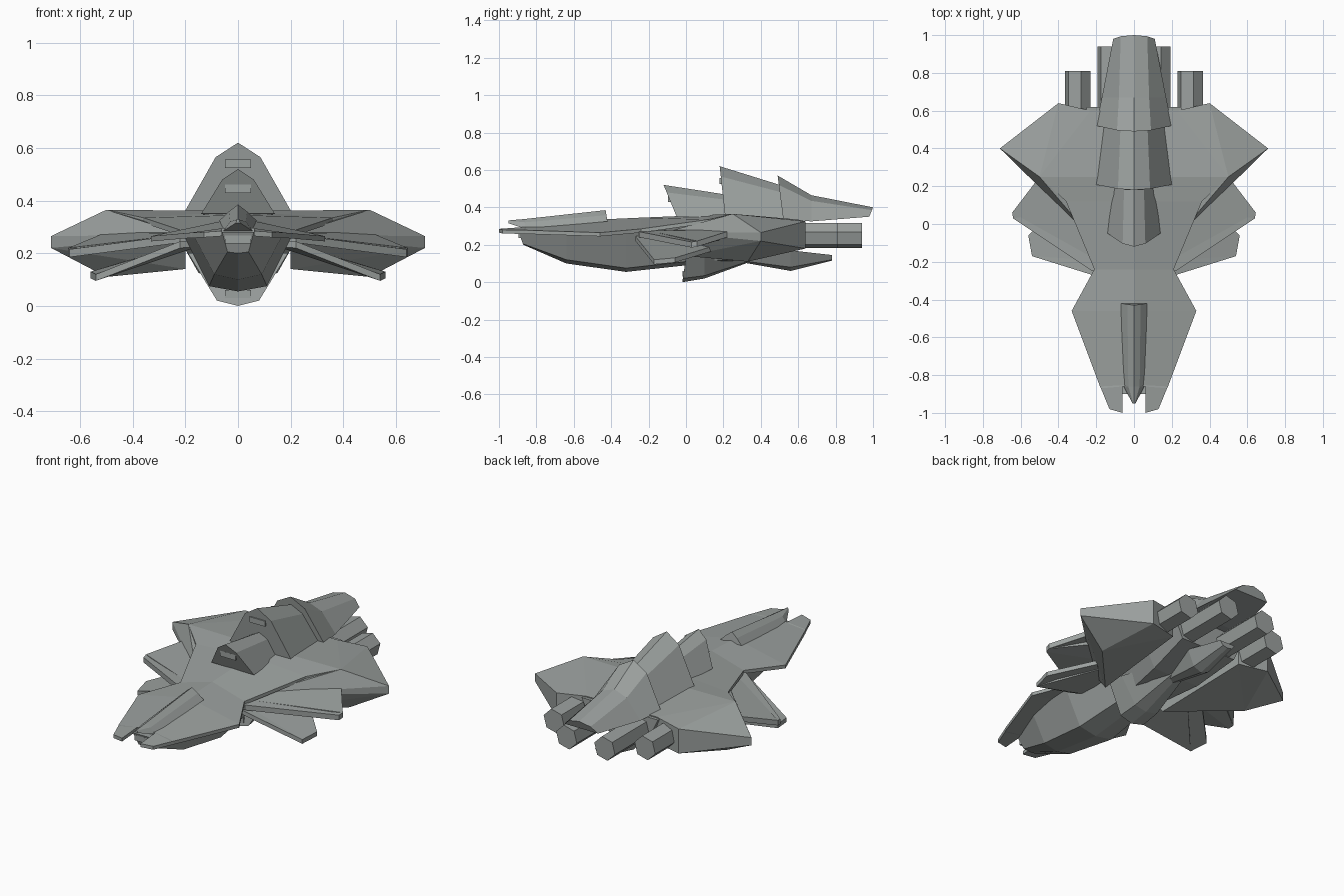
import bpy
import bmesh
from math import radians

default_cube = bpy.data.objects.get("Cube")
if default_cube:
    bpy.data.objects.remove(default_cube, do_unlink=True)

# One grey hull colour
grey = bpy.data.materials.new("hull_grey")
grey.use_nodes = True
colour = (0.33, 0.355, 0.345, 1)
grey.diffuse_color = colour
grey.node_tree.nodes["Principled BSDF"].inputs["Base Color"].default_value = colour


def finish(name, bm, mirrored=False):
    """Turn a bmesh into a named, flat shaded object."""
    bmesh.ops.recalc_face_normals(bm, faces=bm.faces)
    mesh = bpy.data.meshes.new(name)
    bm.to_mesh(mesh)
    bm.free()
    mesh.materials.append(grey)
    obj = bpy.data.objects.new(name, mesh)
    bpy.context.collection.objects.link(obj)
    if mirrored:
        modifier = obj.modifiers.new("both_sides", 'MIRROR')
        modifier.use_clip = False
        modifier.use_mirror_merge = False
    return obj


def shell(name, sections):
    """Loft five-sided arches along y.
    Section: y, base lean, ridge z, shoulder x, shoulder z, base x, base z."""
    bm = bmesh.new()
    rings = []
    for y, lean, ridge, shoulder, shoulder_z, base, base_z in sections:
        slope = lean * (shoulder_z - ridge) / (base_z - ridge)
        ring = [(-base, y + lean, base_z), (-shoulder, y + slope, shoulder_z),
                (0, y, ridge),
                (shoulder, y + slope, shoulder_z), (base, y + lean, base_z)]
        rings.append([bm.verts.new(point) for point in ring])
    count = len(rings[0])
    for front, back in zip(rings, rings[1:]):
        for i in range(count):
            j = (i + 1) % count
            bm.faces.new((front[i], front[j], back[j], back[i]))
    bm.faces.new(rings[0])
    bm.faces.new(rings[-1])
    return finish(name, bm)


def plate(name, inner, outer, thickness):
    """Strip of faces between two edges, thickened downward, on both sides."""
    bm = bmesh.new()
    layers = []
    for drop in (0, thickness):
        layers.append([[bm.verts.new((x, y, z - drop)) for x, y, z in edge]
                       for edge in (inner, outer)])
    for a, b in layers:
        for i in range(len(a) - 1):
            bm.faces.new((a[i], b[i], b[i + 1], a[i + 1]))
    loops = [a + b[::-1] for a, b in layers]
    count = len(loops[0])
    for i in range(count):
        j = (i + 1) % count
        bm.faces.new((loops[0][i], loops[0][j], loops[1][j], loops[1][i]))
    return finish(name, bm, True)


def solid(name, points):
    """Faceted convex block on both sides."""
    bm = bmesh.new()
    for point in points:
        bm.verts.new(point)
    result = bmesh.ops.convex_hull(bm, input=bm.verts)
    unused = [v for v in result["geom_interior"] if isinstance(v, bmesh.types.BMVert)]
    bmesh.ops.delete(bm, geom=unused, context='VERTS')
    return finish(name, bm, True)


# Upper deck with a notched nose and a pinched waist
plate("upper_deck",
      [(.06, -1, .285), (.06, -.86, .295), (0, -.85, .3), (0, -.46, .335),
       (0, -.24, .345), (0, .12, .36), (0, .25, .36), (0, .6, .335)],
      [(.13, -.98, .28), (.175, -.87, .278), (.18, -.86, .278), (.33, -.46, .265),
       (.21, -.24, .285), (.36, .12, .335), (.5, .25, .365), (.23, .6, .335)],
      0.02)

# Thick rear wings
solid("rear_wing",
      [(.23, .6, .335), (.4, .64, .325), (.71, .4, .265), (.5, .25, .365),
       (.2, -.1, .27), (.23, .6, .18), (.4, .64, .18), (.71, .4, .22),
       (.5, .33, .11), (.2, 0, .14)])

# Thin blades fanned out below the deck
plate("upper_blade",
      [(.18, -.24, .275), (.2, .1, .28), (.3, .3, .29)],
      [(.22, -.25, .27), (.64, .03, .215), (.645, .06, .22)], 0.03)
plate("upper_blade_back",
      [(.18, -.2, .275), (.3, .3, .29)],
      [(.645, .06, .22), (.5, .25, .28)], 0.03)
plate("lower_blade",
      [(.15, -.24, .25), (.2, .2, .24)],
      [(.22, -.27, .245), (.54, -.17, .12)], 0.025)
plate("lower_blade_back",
      [(.15, -.2, .25), (.2, .3, .24)],
      [(.54, -.17, .12), (.56, -.06, .13)], 0.025)

# Belly hull, widest ahead of the waist
shell("belly_hull", [
    (-.87, -.03, .2, .04, .205, .06, .28),
    (-.64, 0, .1, .09, .12, .17, .27),
    (-.32, 0, .055, .11, .075, .21, .275),
    (0, 0, .09, .09, .11, .17, .3),
    (.35, 0, .12, .15, .125, .26, .32),
    (.62, 0, .18, .18, .18, .25, .33)])

# Raised spine on the nose
shell("nose_spine", [
    (-.95, 0, .33, .004, .328, .008, .315),
    (-.86, 0, .338, .03, .32, .055, .285),
    (-.43, .01, .385, .035, .358, .07, .325)])

# Three overlapping hoods along the back
shell("front_hood", [
    (-.12, .07, .52, .06, .48, .14, .35),
    (.3, 0, .455, .05, .43, .1, .34)])
shell("middle_hood", [
    (.18, .03, .62, .085, .565, .21, .345),
    (.55, 0, .505, .07, .47, .16, .33)])
shell("tail_hood", [
    (.49, .03, .57, .09, .52, .2, .335),
    (.67, 0, .465, .08, .435, .17, .325),
    (1, -.02, .4, .07, .385, .11, .35)])

# Hood and pod under the belly
shell("belly_hood", [
    (-.02, .03, 0, .08, .02, .19, .2),
    (.1, 0, .02, .075, .035, .17, .18),
    (.36, 0, .115, .04, .12, .1, .17)])
shell("tail_pod", [
    (.22, 0, .12, .02, .125, .05, .17),
    (.56, 0, .06, .05, .08, .09, .17),
    (.78, 0, .115, .03, .12, .05, .145)])

# Small front sensor panels
for label, y, z in (("front_hood", -.088, .445), ("middle_hood", .188, .54),
                    ("belly", -.012, .045), ("nose", -.888, .252)):
    bpy.ops.mesh.primitive_cube_add(size=1, location=(0, y, z))
    panel = bpy.context.object
    panel.name = label + "_panel"
    panel.scale = (0.1, 0.016, 0.032)
    panel.data.materials.append(grey)

# Four six-sided engines
for side, sign in (("left", 1), ("right", -1)):
    for place, x, end in (("outer", .298, .81), ("inner", .125, .94)):
        length = end - 0.4
        bpy.ops.mesh.primitive_cylinder_add(
            vertices=6, radius=0.07, depth=length,
            location=(sign * x, end - length / 2, 0.25),
            rotation=(radians(90), radians(15), 0))
        engine = bpy.context.object
        engine.name = side + "_" + place + "_engine"
        engine.data.materials.append(grey)
